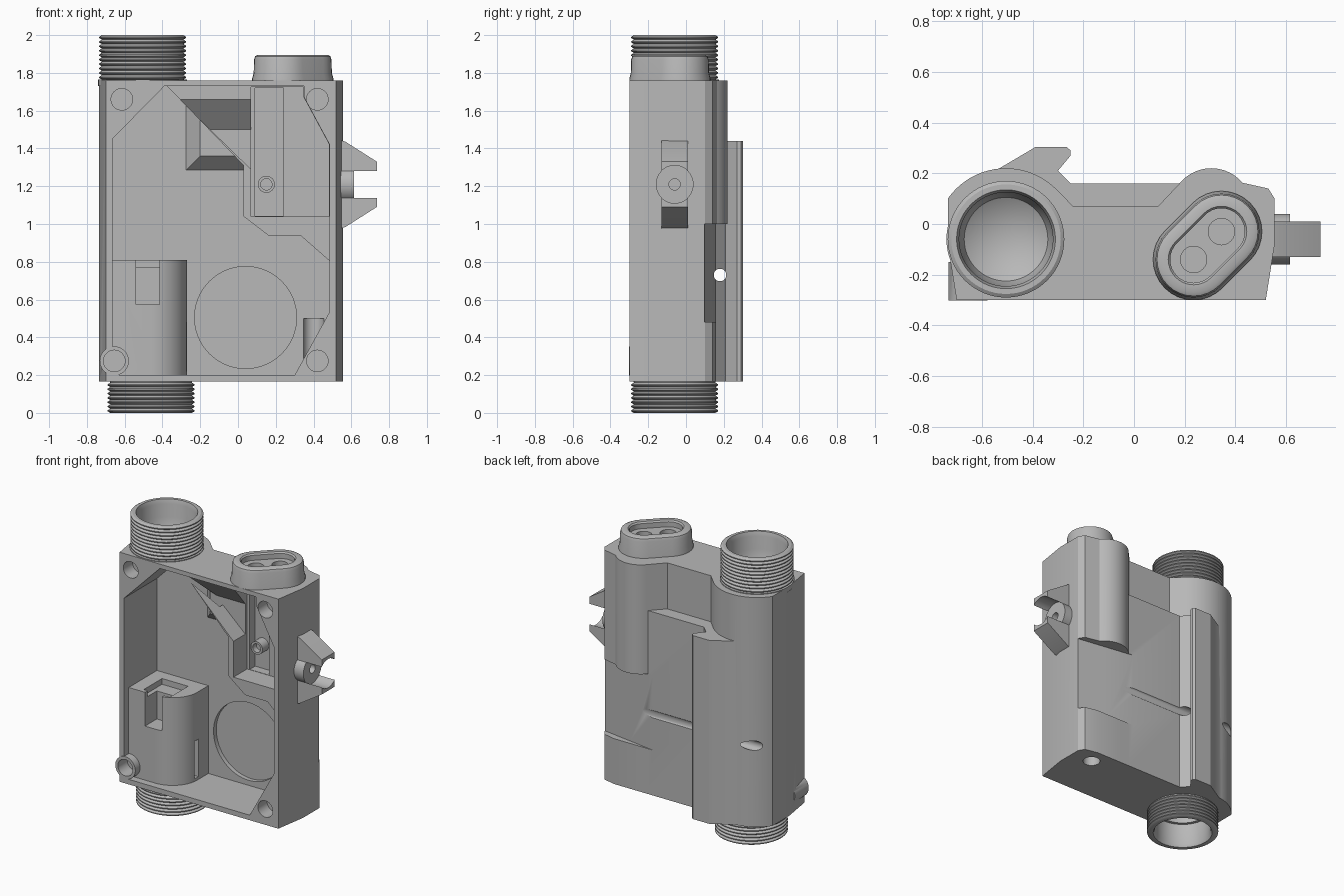
import bpy, bmesh, math
from mathutils import Vector

if "Cube" in bpy.data.objects:
    bpy.data.objects.remove(bpy.data.objects["Cube"], do_unlink=True)

GREY = bpy.data.materials.new("plain_grey")
GREY.use_nodes = True
GREY.diffuse_color = (0.48, 0.48, 0.48, 1)
GREY.node_tree.nodes["Principled BSDF"].inputs["Base Color"].default_value = (0.48, 0.48, 0.48, 1)


def loft(name, rings):
    """Closed solid through matching rings of points, capped at both ends."""
    bm = bmesh.new()
    rows = [[bm.verts.new(p) for p in ring] for ring in rings]
    n = len(rows[0])
    for a, b in zip(rows, rows[1:]):
        for i in range(n):
            j = (i + 1) % n
            bm.faces.new((a[i], a[j], b[j], b[i]))
    bm.faces.new(rows[0])
    bm.faces.new(rows[-1])
    bmesh.ops.recalc_face_normals(bm, faces=bm.faces)
    mesh = bpy.data.meshes.new(name)
    bm.to_mesh(mesh)
    bm.free()
    mesh.materials.append(GREY)
    obj = bpy.data.objects.new(name, mesh)
    bpy.context.collection.objects.link(obj)
    return obj


def prism_z(name, pts, z0, z1):
    return loft(name, [[(x, y, z) for x, y in pts] for z in (z0, z1)])


def prism_y(name, pts, y0, y1):
    return loft(name, [[(x, y, z) for x, z in pts] for y in (y0, y1)])


def box(name, x0, x1, y0, y1, z0, z1):
    return prism_z(name, [(x0, y0), (x1, y0), (x1, y1), (x0, y1)], z0, z1)


def arc(cx, cy, r, a0, a1, n=16):
    steps = [math.radians(a0 + (a1 - a0) * i / n) for i in range(n + 1)]
    return [(cx + r * math.cos(t), cy + r * math.sin(t)) for t in steps]


def cyl(name, r, a, b, n=48):
    a, b = Vector(a), Vector(b)
    rot = (b - a).to_track_quat('Z', 'Y')
    circle = [rot @ Vector((x, y, 0)) for x, y in arc(0, 0, r, 0, 360, n)[:-1]]
    return loft(name, [[a + p for p in circle], [b + p for p in circle]])


def lathe(name, cx, cy, profile, n=64):
    return loft(name, [[(x, y, z) for x, y in arc(cx, cy, r, 0, 360, n)[:-1]]
                       for r, z in profile])


def combine(target, tool, op):
    """Apply a boolean and discard the tool."""
    mod = target.modifiers.new("bool", 'BOOLEAN')
    mod.operation, mod.solver, mod.object = op, 'EXACT', tool
    bpy.context.view_layer.objects.active = target
    bpy.ops.object.modifier_apply(modifier=mod.name)
    bpy.data.objects.remove(tool, do_unlink=True)


def add(target, *tools):
    for t in tools:
        combine(target, t, 'UNION')


def cut(target, *tools):
    for t in tools:
        combine(target, t, 'DIFFERENCE')


BOT, TOP = 0.165, 1.76
BX, BY = -0.505, -0.06   # upper pipe axis
LX = -0.46               # lower pipe axis

# Main housing: pipe boss on one side, cable lobe on the other
outline = [(-0.70, -0.30), (0.52, -0.30), (0.555, -0.08), (0.555, 0.10), (0.53, 0.14)]
outline += arc(0.305, 0.06, 0.16, 40, 140, 20) + [(0.095, 0.07), (-0.24, 0.07)]
outline += arc(BX, BY, 0.28, 45, 145, 20) + [(-0.735, -0.08)]
body = prism_z("housing", outline, BOT, TOP)

# Lobe is flattened below its upper part, leaving a curved step
cut(body, prism_z("lobe_flat", [(0.0, 0.16), (0.7, 0.16), (0.7, 0.4), (0.0, 0.4)], 0.0, 1.0))

# Rear plate with the hooked rail
add(body, prism_z("rear_rail", [(0.25, 0.0), (0.25, 0.16), (-0.25, 0.16), (-0.30, 0.21),
                                (-0.25, 0.27), (-0.25, 0.29), (-0.265, 0.303), (-0.39, 0.303),
                                (-0.734, 0.10), (-0.734, 0.0)], BOT, 1.44))

# Slightly tilted flat panel recess and the cross hole for a wire
cut(body, prism_z("panel_recess", [(0.13, 0.162), (0.34, 0.13), (0.6, 0.09), (0.6, 0.4), (0.13, 0.4)],
                  0.48, 1.0),
    cyl("wire_hole", 0.033, (-0.9, 0.18, 0.73), (0.9, 0.18, 0.73), 24))

# Front cavity
cut(body, prism_y("cavity", [(-0.665, 0.20), (0.30, 0.20), (0.485, 0.535), (0.485, 1.42),
                             (0.35, 1.67), (0.35, 1.73), (-0.39, 1.73), (-0.665, 1.45)], -0.4, 0.06))

# Raised bump on the cavity floor
def rect(x0, x1, z0, z1, y):
    return [(x0, y, z0), (x1, y, z0), (x1, y, z1), (x0, y, z1)]

add(body, loft("floor_bump", [rect(-0.28, 0.10, 1.28, 1.70, 0.065),
                              rect(-0.20, 0.10, 1.36, 1.70, -0.02)]))

# Corner block above the diagonal, with its pocket and cable channel
add(body, prism_y("corner_block", [(-0.385, 1.74), (0.03, 1.31), (0.03, 1.04), (0.16, 0.94),
                                   (0.33, 0.94), (0.49, 0.80), (0.49, 1.45), (0.37, 1.70), (0.37, 1.74)],
                  -0.15, 0.065))
cut(body, prism_y("channel", [(0.07, 1.04), (0.483, 1.04), (0.483, 1.42), (0.348, 1.67),
                              (0.348, 1.725), (0.07, 1.725)], -0.4, 0.0),
    box("deep_channel", 0.09, 0.24, -0.1, 0.06, 1.042, 1.72),
    loft("pocket", [[(-0.32, -0.16, 1.67), (0.08, -0.16, 1.67), (0.08, -0.16, 1.28)],
                    [(-0.16, -0.02, 1.50), (0.08, -0.02, 1.50), (0.08, -0.02, 1.28)]]))

# Round recess in the cavity floor
cut(body, cyl("disc_recess", 0.27, (0.04, 0, 0.505), (0.04, 0.09, 0.505), 64))

# Inner valve chamber with rounded side
chamber = [(-0.68, 0.08), (-0.68, -0.25)] + arc(LX, BY, 0.19, -90, 0, 16) + [(-0.27, 0.08)]
add(body, prism_z("valve_chamber", chamber, 0.18, 0.81))
cut(body, box("chamber_slot", -0.54, -0.415, -0.3, -0.12, 0.575, 0.83),
    box("chamber_cross_slot", -0.57, -0.37, -0.22, -0.02, 0.77, 0.83),
    box("chamber_side_slot", -0.30, -0.25, -0.09, -0.05, 0.22, 0.48),
    cyl("chamber_bore", 0.16, (LX, BY, 0.0), (LX, BY, 0.55)),
    cyl("drain_hole", 0.055, (0.40, 0.05, 0.0), (0.40, 0.05, 0.5), 32))

# Screw boss and corner screw holes
add(body, cyl("screw_boss", 0.077, (-0.655, -0.302, 0.275), (-0.655, -0.15, 0.275)))
for x, z in ((-0.615, 1.66), (0.42, 1.66), (0.42, 0.275), (-0.655, 0.275)):
    cut(body, cyl("screw_hole", 0.057, (x, -0.4, z), (x, -0.2, z), 32))

# Small tube inside the channel
tube = cyl("channel_tube", 0.045, (0.15, 0.065, 1.21), (0.15, -0.01, 1.21), 32)
cut(tube, cyl("tube_bore", 0.03, (0.15, 0.03, 1.21), (0.15, -0.1, 1.21), 32))


# Threaded pipe ends
def thread(r, z0, z1, count):
    p = (z1 - z0) / count
    prof = []
    for i in range(count):
        z = z0 + i * p
        prof += [(r - 0.014, z), (r, z + p * 0.35), (r, z + p * 0.6)]
    return prof + [(r - 0.014, z1)]


upper = [(0.235, TOP - 0.03), (0.235, TOP + 0.005)] + thread(0.23, TOP + 0.005, 2.0, 10)
upper += [(0.195, 2.0), (0.185, 1.97), (0.185, 1.88), (0.165, 1.82), (0.11, 1.785), (0.03, 1.77)]
lathe("upper_threaded_pipe", BX, BY, upper)

lower = [(0.03, 0.19), (0.19, 0.19)] + [(0.218, 0.17)] + thread(0.23, 0.0, 0.16, 7)[::-1]
lower += [(0.19, 0.0), (0.18, 0.02), (0.18, 0.165), (0.03, 0.18)]
pipe = lathe("lower_threaded_pipe", LX, BY, lower)
cut(pipe, cyl("pipe_bore", 0.16, (LX, BY, 0.1), (LX, BY, 0.3)))


# Oval connector on top, set diagonally
def oval(r, z):
    pts = arc(0.345, -0.03, r, -45, 135) + arc(0.235, -0.14, r, 135, 315)
    return [(x, y, z) for x, y in pts]


levels = [(0.16, 1.74), (0.16, 1.77), (0.152, 1.80), (0.15, 1.87), (0.144, 1.888), (0.13, 1.895),
          (0.10, 1.895), (0.092, 1.885), (0.092, 1.85)]
plug = loft("oval_connector", [oval(r, z) for r, z in levels])
for x, y in ((0.235, -0.14), (0.345, -0.03)):
    cut(plug, cyl("pin_hole", 0.052, (x, y, 1.79), (x, y, 1.95), 32))

# Side clip: two mirrored arms around a short hollow stud
CZ = 1.21
for s, label in ((1, "upper"), (-1, "lower")):
    pts = [(0.54, 0.235), (0.57, 0.225), (0.735, 0.12), (0.735, 0.05), (0.54, 0.05)]
    arm = prism_y(label + "_clip_arm", [(x, CZ + s * z) for x, z in pts], -0.13, 0.01)
    cut(arm, cyl("arm_hollow", 0.1, (0.5, BY, CZ), (0.8, BY, CZ)))
stud = cyl("clip_stud", 0.1, (0.54, BY, CZ), (0.615, BY, CZ))
cut(stud, cyl("stud_bore", 0.03, (0.56, BY, CZ), (0.7, BY, CZ), 24))

# Smooth shading on curves, sharp on edges
for o in bpy.context.scene.objects:
    o.select_set(o.type == 'MESH')
bpy.context.view_layer.objects.active = body
bpy.ops.object.shade_smooth_by_angle(angle=math.radians(30))
